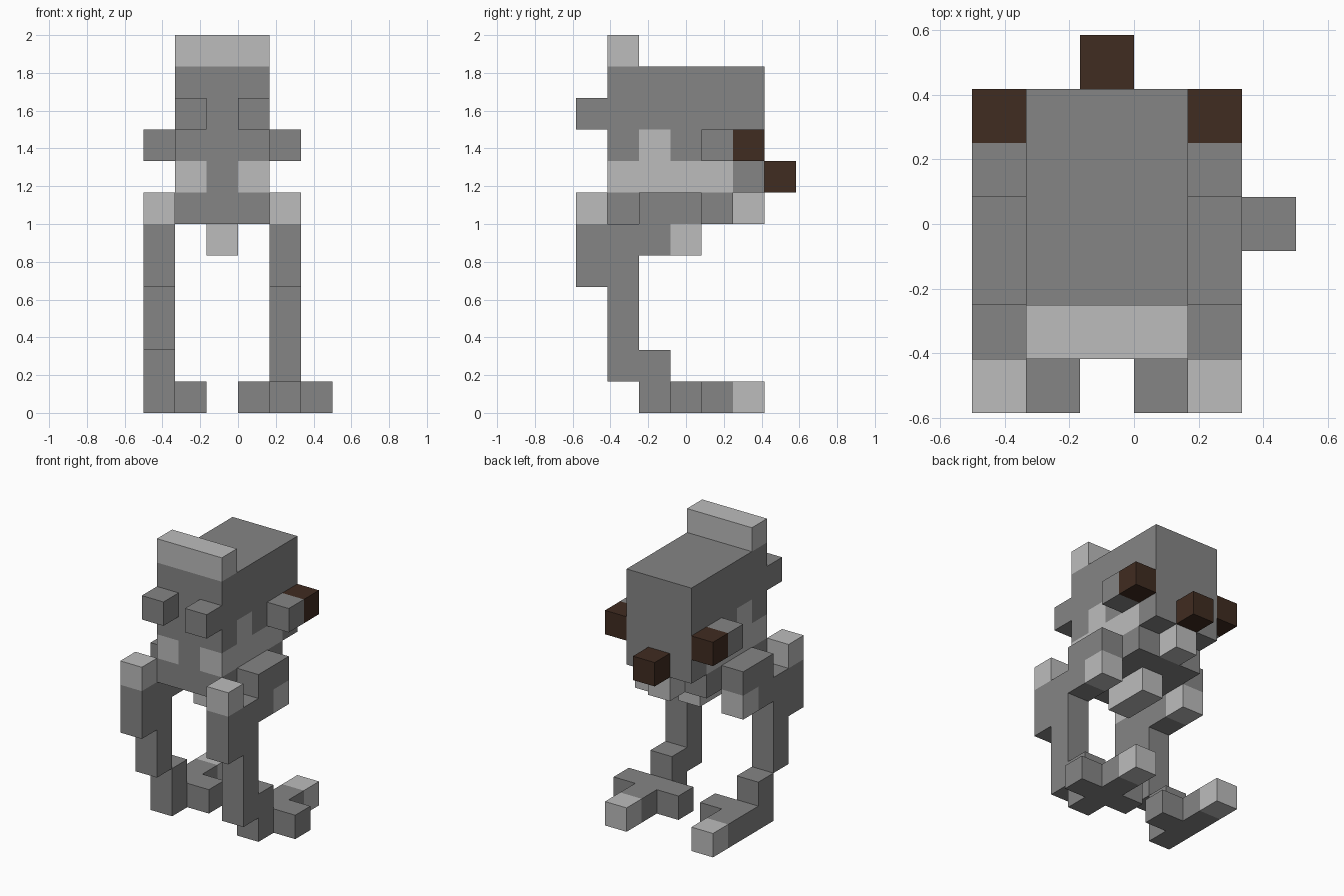
import bpy, bmesh
from mathutils import Vector

UNIT = 1 / 6                      # edge of one block
ORIGIN = Vector((3, 3.5, 0))      # block coordinates of the world origin

cube = bpy.data.objects.get("Cube")
if cube:
    bpy.data.objects.remove(cube, do_unlink=True)


def make_material(name, color):
    m = bpy.data.materials.new(name)
    m.use_nodes = True
    m.diffuse_color = (*color, 1)
    bsdf = next(n for n in m.node_tree.nodes if n.type == 'BSDF_PRINCIPLED')
    bsdf.inputs["Base Color"].default_value = (*color, 1)
    bsdf.inputs["Roughness"].default_value = 0.9
    return m


GREY = make_material("mid grey", (0.235, 0.235, 0.235))
LIGHT = make_material("light grey", (0.503, 0.503, 0.503))
BROWN = make_material("dark brown", (0.051, 0.025, 0.015))


def box(name, corner, size, *materials, rule=None):
    """Box measured in blocks; a rule cuts it into block faces and colours them."""
    bm = bmesh.new()
    bmesh.ops.create_cube(bm, size=1)
    for v in bm.verts:
        v.co = Vector([c + (p + 0.5) * s for c, p, s in zip(corner, v.co, size)])
    if rule:
        for axis in range(3):
            normal = Vector([float(a == axis) for a in range(3)])
            for step in range(1, size[axis]):
                bmesh.ops.bisect_plane(bm, geom=bm.verts[:] + bm.edges[:] + bm.faces[:],
                                       plane_co=normal * (corner[axis] + step), plane_no=normal)
        bm.normal_update()
        for f in bm.faces:
            f.material_index = int(rule(f.calc_center_median(), f.normal))
    for v in bm.verts:
        v.co = (v.co - ORIGIN) * UNIT
    mesh = bpy.data.meshes.new(name)
    bm.to_mesh(mesh)
    bm.free()
    for m in materials:
        mesh.materials.append(m)
    obj = bpy.data.objects.new(name, mesh)
    bpy.context.collection.objects.link(obj)
    return obj


def pale_patch(c, n):
    """Pale cheeks, jaw sides and a small notch above each jaw side."""
    if abs(n.x) > 0.5:
        return (c.z < 8 and c.y < 5) or (8 < c.z < 9 and 2 < c.y < 3)
    return n.y < -0.5 and c.z < 8 and abs(c.x - 2.5) > 0.6


# Head and torso
box("head", (1, 1, 7), (3, 5, 4), GREY, LIGHT, rule=pale_patch)
box("crest", (1, 1, 11), (3, 1, 1), LIGHT)
box("torso", (1, 1, 6), (3, 4, 1), GREY)
box("belly", (2, 2, 5), (1, 2, 1), LIGHT)
box("rump", (2, 5, 6), (1, 1, 1), LIGHT)
box("rear_tuft", (2, 6, 7), (1, 1, 1), BROWN)

# Paired parts: eyes, ears, thighs, legs and feet
for side, x, eye_x, shin_bottom in (("right", 0, 1, 2), ("left", 4, 3, 1)):
    box(side + "_eye", (eye_x, 0, 9), (1, 1, 1), GREY)
    box(side + "_ear", (x, 4, 8), (1, 1, 1), GREY)
    box(side + "_ear_tip", (x, 5, 8), (1, 1, 1), BROWN)
    box(side + "_hip", (x, 2, 6), (1, 2, 1), GREY)
    box(side + "_thigh", (x, 2, 5), (1, 1, 1), GREY)
    box(side + "_thigh_pad", (x, 3, 5), (1, 1, 1), LIGHT)
    box(side + "_knee", (x, 0, 4), (1, 1, 2), GREY)
    box(side + "_knee_cap", (x, 0, 6), (1, 1, 1), LIGHT)
    box(side + "_shin", (x, 1, shin_bottom), (1, 1, 6 - shin_bottom), GREY)
    box(side + "_ankle", (x, 2, 0), (1, 1, 2), GREY)
    box(side + "_foot", (x, 3, 0), (1, 2, 1), GREY)
    box(side + "_heel", (x, 5, 0), (1, 1, 1), LIGHT)
    box(side + "_inner_toe", (eye_x, 3, 0), (1, 1, 1), GREY)

# Only the left foot has an outer toe
box("left_outer_toe", (5, 3, 0), (1, 1, 1), GREY)
